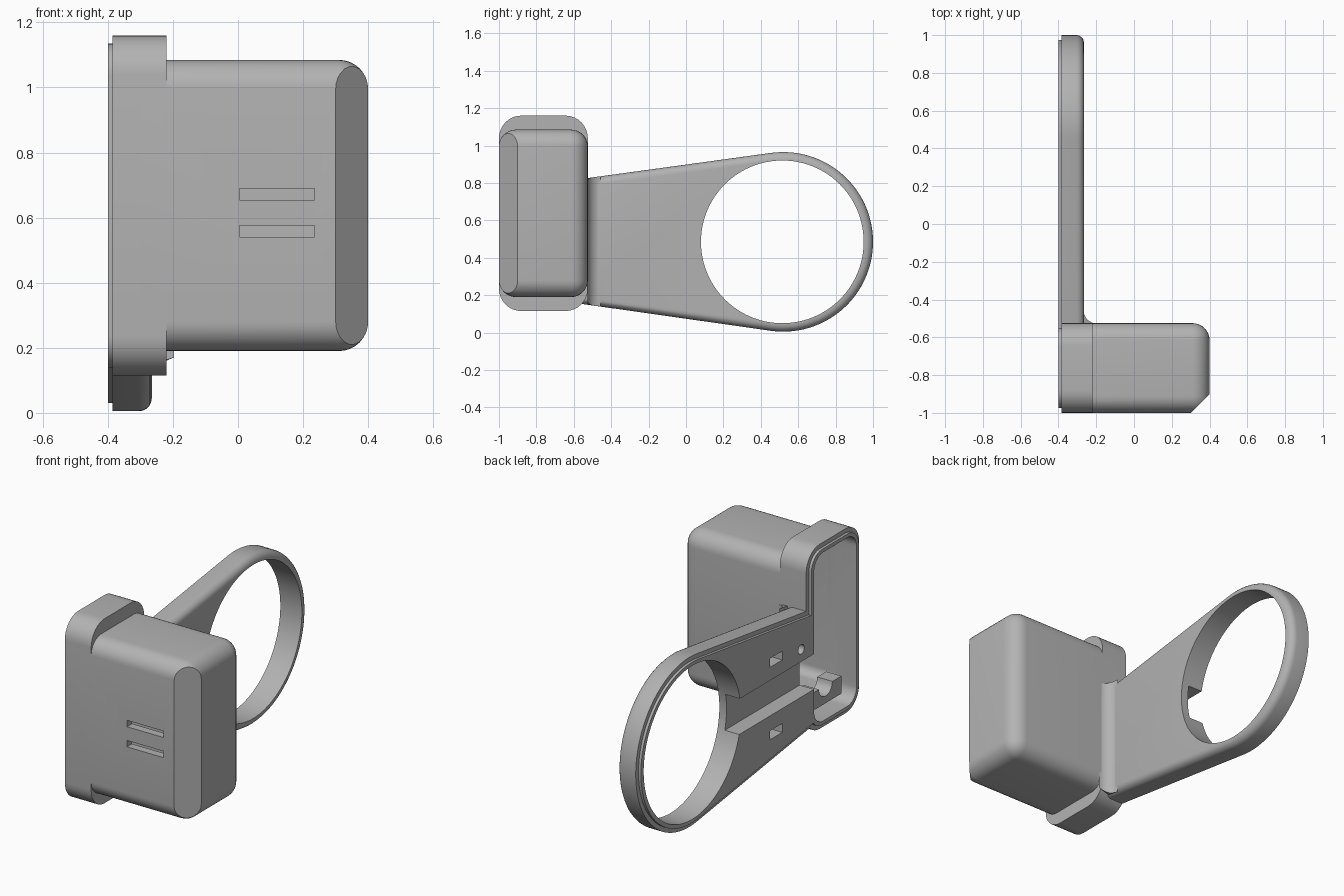
import bpy, bmesh
from math import sin, cos, pi, radians
from mathutils import Vector

if "Cube" in bpy.data.objects:
    bpy.data.objects.remove(bpy.data.objects["Cube"], do_unlink=True)

grey = bpy.data.materials.new("matte grey")
grey.use_nodes = True
GREY = (0.45, 0.45, 0.45, 1)
grey.diffuse_color = GREY
grey.node_tree.nodes["Principled BSDF"].inputs["Base Color"].default_value = GREY


def make(name, bm):
    bmesh.ops.recalc_face_normals(bm, faces=bm.faces)
    me = bpy.data.meshes.new(name)
    bm.to_mesh(me)
    bm.free()
    me.materials.append(grey)
    ob = bpy.data.objects.new(name, me)
    bpy.context.collection.objects.link(ob)
    return ob


def prism(name, pts, x0, x1, bevel=0):
    """Extrude a (y, z) outline along x, optionally rounding its x1 rim."""
    bm = bmesh.new()
    face = bm.faces.new([bm.verts.new((x0, y, z)) for y, z in pts])
    out = bmesh.ops.extrude_face_region(bm, geom=[face])
    new = [v for v in out["geom"] if isinstance(v, bmesh.types.BMVert)]
    bmesh.ops.translate(bm, verts=new, vec=(x1 - x0, 0, 0))
    if bevel:
        rim = [e for e in bm.edges if all(abs(v.co.x - x1) < 1e-5 for v in e.verts)]
        bmesh.ops.bevel(bm, geom=rim, offset=bevel, segments=5, profile=0.5, affect='EDGES')
    return make(name, bm)


def arc(cy, cz, r, a0, a1, n):
    return [(cy + r * cos(a0 + (a1 - a0) * i / n), cz + r * sin(a0 + (a1 - a0) * i / n))
            for i in range(n + 1)]


def round_rect(y0, y1, z0, z1, r):
    corners = [(y1 - r, z1 - r), (y0 + r, z1 - r), (y0 + r, z0 + r), (y1 - r, z0 + r)]
    return [p for i, (y, z) in enumerate(corners)
            for p in arc(y, z, r, i * pi / 2, (i + 1) * pi / 2, 8)]


def rect(y0, y1, z0, z1):
    return [(y0, z0), (y1, z0), (y1, z1), (y0, z1)]


def rounded_block(name, x0, x1, y0, y1, z0, z1, r, chamfer):
    """Block with every edge rounded except at its x0 end, then a cut front corner."""
    bm = bmesh.new()
    bmesh.ops.create_cube(bm, size=1)
    for v in bm.verts:
        v.co = Vector((x0 if v.co.x < 0 else x1, y0 if v.co.y < 0 else y1,
                       z0 if v.co.z < 0 else z1))
    edges = [e for e in bm.edges if any(v.co.x > x0 + 0.01 for v in e.verts)]
    bmesh.ops.bevel(bm, geom=edges, offset=r, segments=8, profile=0.5, affect='EDGES')
    cut = bmesh.ops.bisect_plane(bm, geom=bm.verts[:] + bm.edges[:] + bm.faces[:],
                                 plane_co=(chamfer, 0, 0), plane_no=(1, -1, 0),
                                 clear_outer=True)
    rim = [e for e in cut["geom_cut"] if isinstance(e, bmesh.types.BMEdge)]
    bmesh.ops.contextual_create(bm, geom=rim)
    return make(name, bm)


def carve(targets, cutter):
    cutter.hide_render = True
    for ob in targets:
        mod = ob.modifiers.new("cut", 'BOOLEAN')
        mod.operation = 'DIFFERENCE'
        mod.solver = 'EXACT'
        mod.object = cutter
        bpy.context.view_layer.objects.active = ob
        bpy.ops.object.modifier_apply(modifier=mod.name)
    bpy.data.objects.remove(cutter, do_unlink=True)


FACE, SEAT = -0.4, -0.385          # lip face and body face
CY, CZ = 0.52, 0.485               # ring centre
TILT = 0.14                        # taper angle of the arm


def arm_outline(inset):
    r = 0.48 - inset
    return (arc(CY, CZ, r, -pi / 2 - TILT, pi / 2 + TILT, 64)
            + [(-0.57, 0.82 - inset), (-0.57, 0.155 + inset)])


# Housing, its wide mounting rim and the thin lip on the rim
housing = rounded_block("housing", -0.30, 0.4, -1, -0.525, 0.19, 1.085, 0.09, 1.3)
mount_rim = prism("mount_rim", round_rect(-1, -0.525, 0.115, 1.16, 0.12), SEAT, -0.22)
rim_lip = prism("rim_lip", round_rect(-0.975, -0.55, 0.14, 1.135, 0.097), FACE, SEAT)

# Tapered arm with ring, and the lip plate on it
arm = prism("ring_arm", arm_outline(0), SEAT, -0.265, 0.04)
arm_lip = prism("arm_lip", arm_outline(0.025), FACE, SEAT)

# Hollow inside of the rim and the housing
shell = [housing, mount_rim, rim_lip]
carve(shell, prism("rim_cavity", round_rect(-0.955, -0.575, 0.16, 1.115, 0.08), -0.45, -0.265))
carve(shell, rounded_block("housing_cavity", -0.43, 0.355, -0.955, -0.575, 0.235, 1.04, 0.05, 1.235))

# Two slits in the front wall
for z in (0.558, 0.672):
    carve([housing], prism("slit_cutter", rect(-1.05, -0.9, z - 0.018, z + 0.018), 0.005, 0.235))

# Ring opening, cable channel, sockets and screw hole
plates = [arm, arm_lip]
carve(plates, prism("ring_cutter", arc(CY - 0.005, CZ, 0.435, 0, 2 * pi * 95 / 96, 95), -0.5, -0.1))
carve(plates + [mount_rim, rim_lip],
      prism("channel_cutter", rect(-0.62, 0.3, 0.37, 0.57), -0.45, -0.31))
for z in (0.26, 0.67):
    carve(plates, prism("socket_cutter", rect(-0.29, -0.18, z - 0.025, z + 0.025), -0.45, -0.33))
carve(plates, prism("screw_cutter", arc(-0.46, 0.64, 0.027, 0, 2 * pi * 23 / 24, 23), -0.45, -0.31))

# Concave fillet between the arm and the back wall of the housing
bm = bmesh.new()
R = 0.07
curve = [(-0.267 + R - R * cos(a), -0.527 + R - R * sin(a))
         for a in [i * pi / 16 for i in range(9)]]
profile = curve + [(-0.267, -0.527)]
low = [bm.verts.new((x, y, 0.155 - TILT * (y + 0.57) + max(0, x + 0.25) * 0.4)) for x, y in profile]
high = [bm.verts.new((x, y, 0.82 + TILT * (y + 0.57) - max(0, x + 0.25) * 0.2)) for x, y in profile]
bm.faces.new(low)
bm.faces.new(high)
for i in range(len(low)):
    j = (i + 1) % len(low)
    bm.faces.new((low[i], low[j], high[j], high[i]))
fillet = make("arm_fillet", bm)

# Cable cradle with a half-round notch inside the rim
cradle = prism("cable_cradle",
               [(-0.57, 0.34), (-0.57, 0.24), (-0.84, 0.24), (-0.84, 0.34)]
               + arc(-0.7, 0.34, 0.06, -pi, 0, 12), -0.385, -0.29)

for ob in [housing, mount_rim, rim_lip, arm, arm_lip, fillet, cradle]:
    bpy.ops.object.select_all(action='DESELECT')
    ob.select_set(True)
    bpy.context.view_layer.objects.active = ob
    bpy.ops.object.shade_smooth_by_angle(angle=radians(30))
